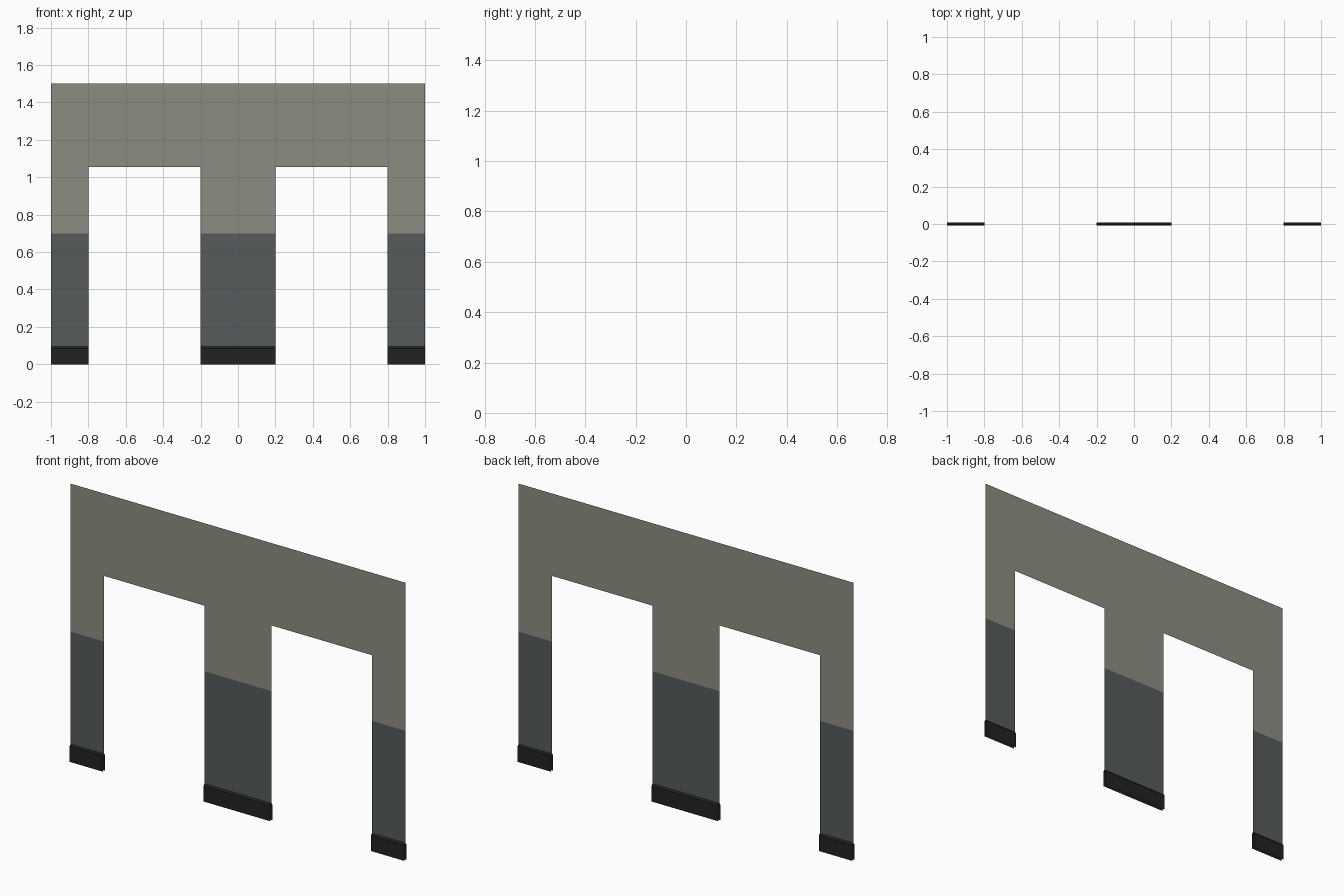
import bpy, bmesh

if "Cube" in bpy.data.objects:
    bpy.data.objects.remove(bpy.data.objects["Cube"])


def material(name, rgb):
    m = bpy.data.materials.new(name)
    m.diffuse_color = (*rgb, 1)
    m.use_nodes = True
    m.node_tree.nodes["Principled BSDF"].inputs["Base Color"].default_value = m.diffuse_color
    return m


UPPER = material("warm_grey_paint", (0.27, 0.262, 0.222))
LOWER = material("slate_grey_paint", (0.095, 0.104, 0.105))
BLACK = material("black_skirting", (0.016, 0.016, 0.016))

HEIGHT, DOOR_TOP, PAINT_LINE = 1.5, 1.055, 0.7
SKIRT_TOP, SKIRT_LIP, SKIRT_DEPTH = 0.094, 0.085, 0.008
PIERS = [(-1.0, -0.8), (-0.2, 0.2), (0.8, 1.0)]


def sheet(name, quads, mats, rule=None):
    """Make an object from quads of corner points; rule picks a material per face."""
    bm = bmesh.new()
    for q in quads:
        bm.faces.new([bm.verts.new(p) for p in q])
    bmesh.ops.remove_doubles(bm, verts=bm.verts[:], dist=1e-5)
    if rule:
        for f in bm.faces:
            f.material_index = rule(f)
    me = bpy.data.meshes.new(name)
    bm.to_mesh(me)
    bm.free()
    for m in mats:
        me.materials.append(m)
    ob = bpy.data.objects.new(name, me)
    bpy.context.collection.objects.link(ob)
    return ob


def strip(x0, x1, a, b):
    """Quad spanning x0..x1 between two (y, z) profile points."""
    return [(x0, *a), (x1, *a), (x1, *b), (x0, *b)]


# Thin wall with two door openings, painted darker below the paint line
xs = [-1.0, -0.8, -0.2, 0.2, 0.8, 1.0]
zs = [SKIRT_TOP, PAINT_LINE, DOOR_TOP, HEIGHT]
cells = []
for i in range(5):
    for j in range(3):
        if i % 2 == 0 or j == 2:
            cells.append(strip(xs[i], xs[i + 1], (0, zs[j]), (0, zs[j + 1])))
sheet("wall_panel", cells, [UPPER, LOWER],
      lambda f: int(f.calc_center_median().z < PAINT_LINE))

# Skirting on both sides of every pier: face board and sloped top
for label, side in (("front", -1), ("back", 1)):
    y = side * SKIRT_DEPTH
    profile = [(y, 0), (y, SKIRT_LIP), (0, SKIRT_TOP)]
    quads = []
    for x0, x1 in PIERS:
        for a, b in zip(profile, profile[1:]):
            q = strip(x0, x1, a, b)
            quads.append(q if side < 0 else q[::-1])
    sheet(label + "_skirting", quads, [BLACK])
